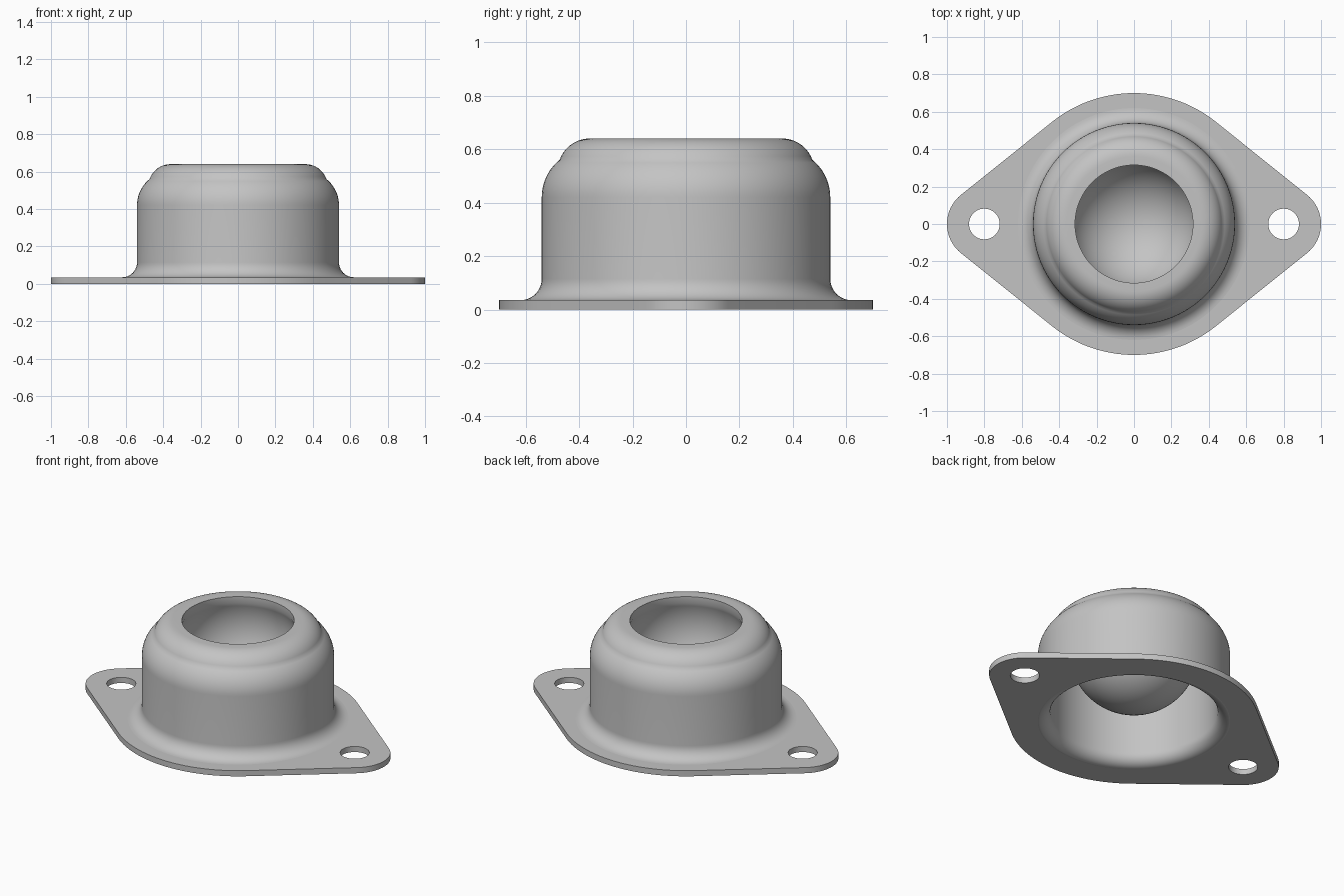
import bpy, bmesh
from math import sin, cos, radians, acos, degrees, pi

cube = bpy.data.objects.get("Cube")
if cube:
    bpy.data.objects.remove(cube)

steel = bpy.data.materials.new("grey steel")
steel.use_nodes = True
GREY = (0.55, 0.55, 0.55, 1)
steel.diffuse_color = GREY
steel.node_tree.nodes["Principled BSDF"].inputs["Base Color"].default_value = GREY


def arc(cx, cy, r, start, end, steps):
    """Points along a circular arc, angles in degrees."""
    angles = [radians(start + (end - start) * i / steps) for i in range(steps + 1)]
    return [(cx + r * cos(a), cy + r * sin(a)) for a in angles]


def select_only(obj):
    bpy.ops.object.select_all(action='DESELECT')
    obj.select_set(True)
    bpy.context.view_layer.objects.active = obj


def lathe(name, profile, segments=96):
    """Spin a radius/height profile around z."""
    bm = bmesh.new()
    verts = [bm.verts.new((r, 0, z)) for r, z in profile]
    edges = [bm.edges.new(pair) for pair in zip(verts, verts[1:])]
    bmesh.ops.spin(bm, geom=verts + edges, axis=(0, 0, 1), cent=(0, 0, 0),
                   angle=2 * pi, steps=segments)
    bmesh.ops.remove_doubles(bm, verts=bm.verts, dist=0.0005)
    bmesh.ops.recalc_face_normals(bm, faces=bm.faces)
    mesh = bpy.data.meshes.new(name)
    bm.to_mesh(mesh)
    bm.free()
    obj = bpy.data.objects.new(name, mesh)
    bpy.context.collection.objects.link(obj)
    return obj


def plate(name, outlines, thickness):
    """Extrude a filled outline; later outlines become holes."""
    curve = bpy.data.curves.new(name, 'CURVE')
    curve.dimensions = '2D'
    curve.fill_mode = 'BOTH'
    curve.extrude = thickness / 2
    for points in outlines:
        spline = curve.splines.new('POLY')
        spline.points.add(len(points) - 1)
        for point, (x, y) in zip(spline.points, points):
            point.co = (x, y, 0, 1)
        spline.use_cyclic_u = True
    obj = bpy.data.objects.new(name, curve)
    bpy.context.collection.objects.link(obj)
    select_only(obj)
    bpy.ops.object.convert(target='MESH')
    obj = bpy.context.object
    bm = bmesh.new()
    bm.from_mesh(obj.data)
    bmesh.ops.translate(bm, verts=bm.verts, vec=(0, 0, thickness / 2))
    bmesh.ops.remove_doubles(bm, verts=bm.verts, dist=0.0001)
    bmesh.ops.recalc_face_normals(bm, faces=bm.faces)
    bm.to_mesh(obj.data)
    bm.free()
    return obj


def finish(obj):
    obj.data.materials.clear()
    obj.data.materials.append(steel)
    select_only(obj)
    bpy.ops.object.shade_smooth_by_angle(angle=radians(42))


def circle(cx, cy, r, steps=48):
    return arc(cx, cy, r, 0, 360, steps)[:-1]


# Flange: a wide disc joined by tangents to two bolt lugs
THICK, DISC, LUG, LUG_X = 0.035, 0.7, 0.2, 0.8
tangent = degrees(acos((DISC - LUG) / LUG_X))
outline = (arc(LUG_X, 0, LUG, -tangent, tangent, 20)
           + arc(0, 0, DISC, tangent, 180 - tangent, 30)
           + arc(-LUG_X, 0, LUG, 180 - tangent, 180 + tangent, 20)
           + arc(0, 0, DISC, 180 + tangent, 360 - tangent, 30))
holes = [circle(side * LUG_X, 0, 0.082) for side in (-1, 1)]
finish(plate("flange", [outline, circle(0, 0, 0.54, 96)] + holes, THICK))

# Housing: spherical cup, rounded collar, shoulder, wall and foot fillet,
# then the hollow underside back to the bottom of the cup
CUP_Z = 0.46
rim = degrees(acos(0.315 / 0.345))
profile = (arc(0, CUP_Z, 0.345, -90, rim, 28)
           + [(0.315, 0.64)]
           + arc(0.36, 0.52, 0.12, 90, 19.5, 10)
           + arc(0.36, 0.42, 0.18, 51, 0, 10)
           + arc(0.62, 0.115, 0.08, 180, 270, 10)
           + arc(0.54, 0.07, 0.07, 270, 180, 10)
           + arc(0.36, 0.43, 0.11, 0, 90, 10)
           + arc(0, CUP_Z, 0.365, 12.7, -90, 26))
finish(lathe("housing", profile))
